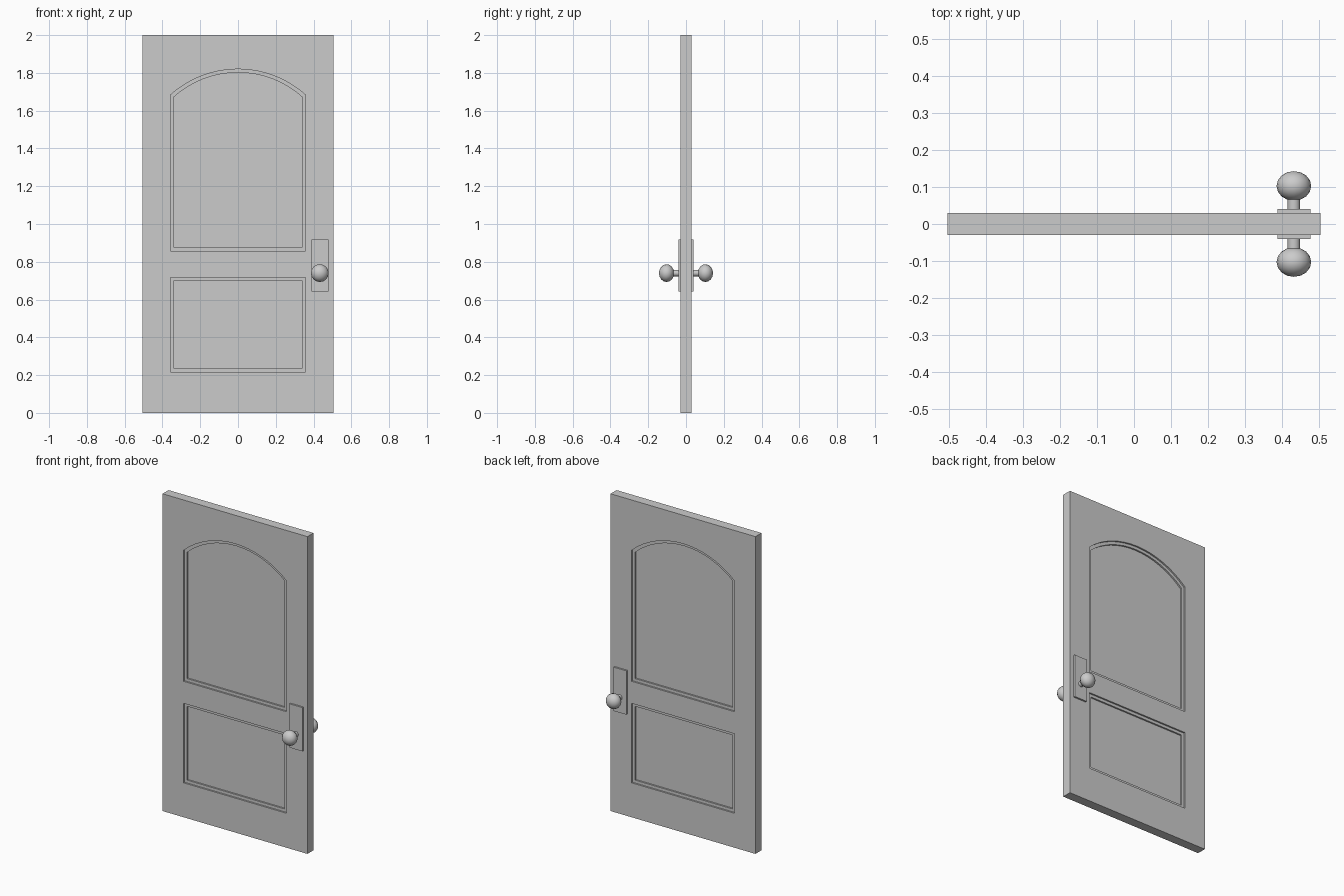
import bpy, bmesh, math
from mathutils import Matrix

if "Cube" in bpy.data.objects:
    bpy.data.objects.remove(bpy.data.objects["Cube"])

HALF_T = 0.03            # half door thickness
STEP = 0.01              # depth of each recess step


def make_object(name, bm):
    bmesh.ops.recalc_face_normals(bm, faces=bm.faces)
    me = bpy.data.meshes.new(name)
    bm.to_mesh(me)
    bm.free()
    ob = bpy.data.objects.new(name, me)
    bpy.context.collection.objects.link(ob)
    return ob


def box(name, x0, x1, y0, y1, z0, z1):
    bm = bmesh.new()
    bmesh.ops.create_cube(bm, size=1, matrix=Matrix.LocRotScale(
        ((x0 + x1) / 2, (y0 + y1) / 2, (z0 + z1) / 2), None, (x1 - x0, y1 - y0, z1 - z0)))
    return make_object(name, bm)


def panel_outline(half_w, z0, z1, rise, n=16):
    pts = [(-half_w, z0), (half_w, z0)]
    if not rise:
        return pts + [(half_w, z1), (-half_w, z1)]
    r = (half_w ** 2 + rise ** 2) / (2 * rise)
    a = math.asin(half_w / r)
    for i in range(n + 1):
        t = a - 2 * a * i / n
        pts.append((r * math.sin(t), z1 + rise - r + r * math.cos(t)))
    return pts


def cut_panel(target, outline, depth):
    for side in (-1, 1):
        bm = bmesh.new()
        y = side * (HALF_T - depth)
        face = bm.faces.new([bm.verts.new((x, y, z)) for x, z in outline])
        ext = bmesh.ops.extrude_face_region(bm, geom=[face])
        verts = [v for v in ext["geom"] if isinstance(v, bmesh.types.BMVert)]
        bmesh.ops.translate(bm, verts=verts, vec=(0, side * 0.1, 0))
        cutter = make_object("panel_cutter", bm)
        mod = target.modifiers.new("panel", 'BOOLEAN')
        mod.operation = 'DIFFERENCE'
        mod.solver = 'EXACT'
        mod.object = cutter
        bpy.context.view_layer.objects.active = target
        bpy.ops.object.modifier_apply(modifier=mod.name)
        bpy.data.objects.remove(cutter)


# door slab with stepped recessed panels on both faces
door = box("door_slab", -0.505, 0.505, -HALF_T, HALF_T, 0, 2)
for outline, depth in (
        (panel_outline(0.358, 0.857, 1.683, 0.137), STEP),
        (panel_outline(0.340, 0.875, 1.672, 0.13), 2 * STEP),
        (panel_outline(0.358, 0.217, 0.718, 0), STEP),
        (panel_outline(0.340, 0.235, 0.700, 0), 2 * STEP)):
    cut_panel(door, outline, depth)

# plate, stem and knob on each side
KX, KZ = 0.433, 0.74
for side, label in ((-1, "front"), (1, "back")):
    y0, y1 = sorted((side * (HALF_T - 0.002), side * 0.041))
    box(label + "_plate", KX - 0.045, KX + 0.045, y0, y1, 0.643, 0.919)

    turn = Matrix.Rotation(-side * math.pi / 2, 4, 'X')
    bm = bmesh.new()
    bmesh.ops.create_cone(bm, cap_ends=True, segments=12, radius1=0.017, radius2=0.017,
                          depth=0.04, matrix=Matrix.Translation((KX, side * 0.056, KZ)) @ turn)
    stem = make_object(label + "_stem", bm)

    bm = bmesh.new()
    bmesh.ops.create_uvsphere(bm, u_segments=16, v_segments=8, radius=1)
    bmesh.ops.transform(bm, verts=bm.verts, matrix=Matrix.Translation((KX, side * 0.103, KZ))
                        @ turn @ Matrix.Diagonal((0.047, 0.047, 0.04, 1)))
    knob = make_object(label + "_knob", bm)

    for ob in (stem, knob):
        bpy.ops.object.select_all(action='DESELECT')
        ob.select_set(True)
        bpy.context.view_layer.objects.active = ob
        bpy.ops.object.shade_smooth_by_angle(angle=math.radians(50))
